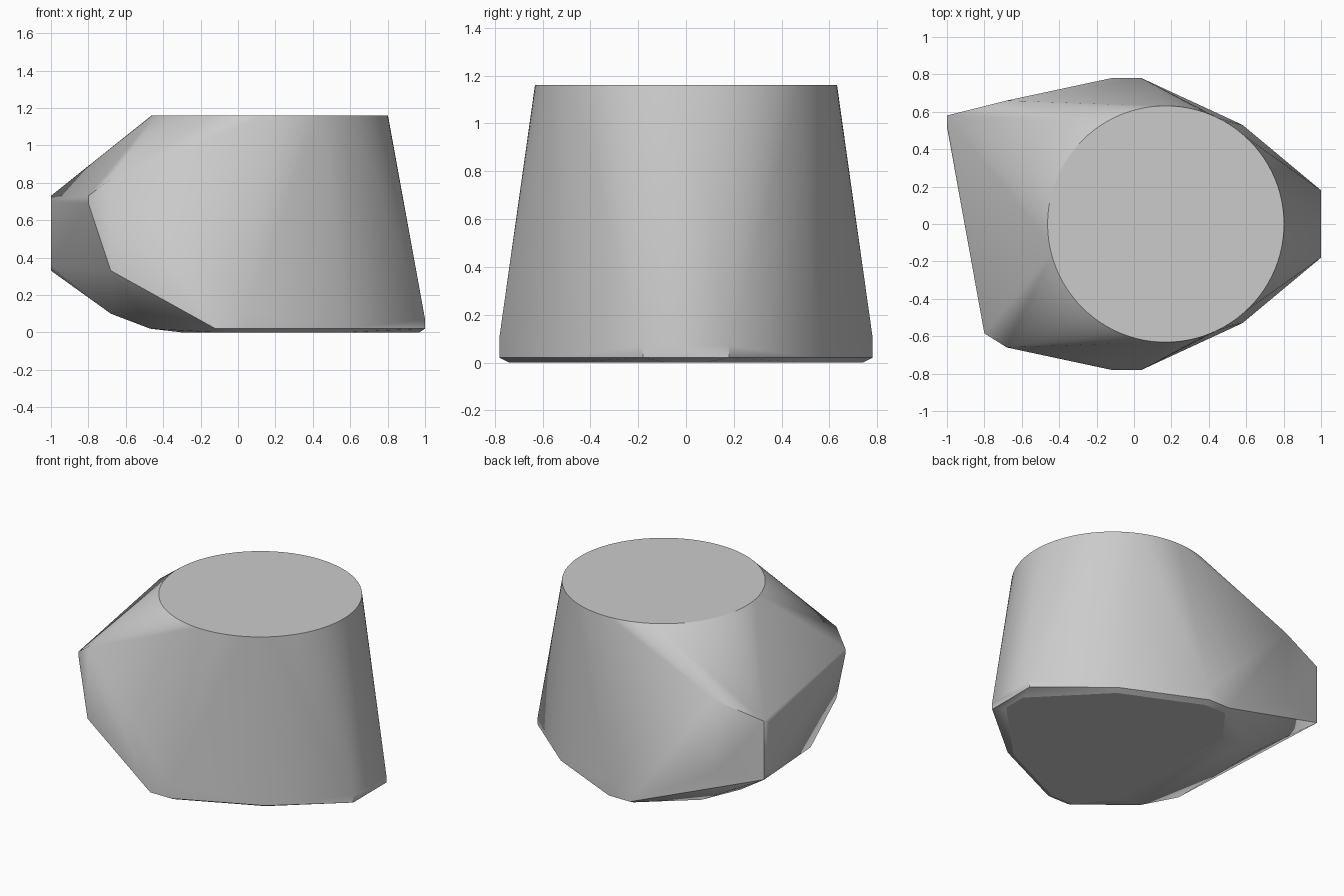
import bpy
import bmesh
import math

cube = bpy.data.objects.get("Cube")
if cube:
    bpy.data.objects.remove(cube, do_unlink=True)

grey = bpy.data.materials.new("plain grey")
grey.use_nodes = True
colour = (0.6, 0.6, 0.6, 1)
grey.diffuse_color = colour
grey.node_tree.nodes["Principled BSDF"].inputs["Base Color"].default_value = colour

# Corners shared by both halves (x, y, z), mirrored across y
mirrored = [
    # right-hand nose
    (1, 0.18, 0.02), (1, 0.18, 0.07), (0.58, 0.53, 0.02),
    # widest part of the foot
    (0.04, 0.78, 0.02), (0.04, 0.78, 0.11), (-0.12, 0.78, 0.02),
    # bulging shoulder and its underside
    (-0.68, 0.66, 0.82), (-0.68, 0.66, 0.33), (-0.8, 0.585, 0.73),
    (-0.8, 0.585, 0.69), (-0.68, 0.38, 0.1), (-0.47, 0.5, 0.02),
    # flat base
    (0.97, 0.08, 0), (0.56, 0.5, 0), (0.04, 0.74, 0),
    (-0.12, 0.74, 0), (-0.3, 0.5, 0),
]
# Protruding rear corner, on one side only
spur = [(-1, 0.58, 0.73), (-1, 0.58, 0.33), (-1, 0.52, 0.7), (-1, 0.52, 0.36)]

bm = bmesh.new()
for x, y, z in mirrored:
    bm.verts.new((x, y, z))
    bm.verts.new((x, -y, z))
for point in spur:
    bm.verts.new(point)

# Round top
segments = 96
radius, height = 0.632, 1.16
for i in range(segments):
    a = math.tau * i / segments
    bm.verts.new((0.17 + radius * math.cos(a), radius * math.sin(a), height))

# Wrap a tight skin around all the corners
hull = bmesh.ops.convex_hull(bm, input=bm.verts[:])
loose = [v for v in bm.verts if not v.link_faces]
bmesh.ops.delete(bm, geom=loose, context="VERTS")
bmesh.ops.dissolve_limit(bm, angle_limit=math.radians(0.2),
                         verts=bm.verts[:], edges=bm.edges[:])
bmesh.ops.recalc_face_normals(bm, faces=bm.faces[:])

mesh = bpy.data.meshes.new("tapered_body")
bm.to_mesh(mesh)
bm.free()
mesh.materials.append(grey)
body = bpy.data.objects.new("tapered_body", mesh)
bpy.context.collection.objects.link(body)

# Soft sides, flat top and base
bpy.ops.object.select_all(action="DESELECT")
body.select_set(True)
bpy.context.view_layer.objects.active = body
bpy.ops.object.shade_smooth_by_angle(angle=math.radians(35))
for face in mesh.polygons:
    if abs(face.normal.z) > 0.999:
        face.use_smooth = False
